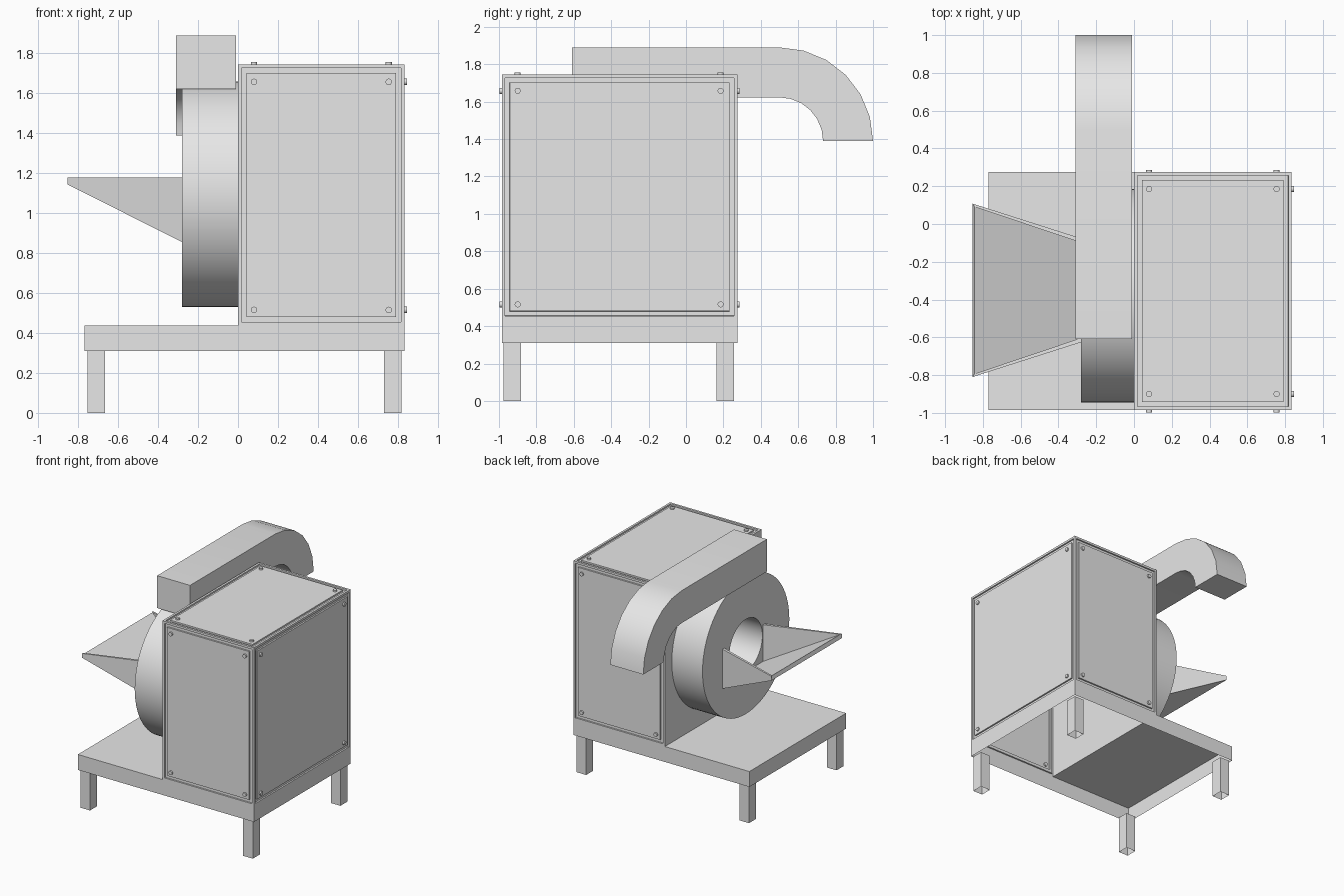
import bpy, bmesh, math
from mathutils import Vector

if "Cube" in bpy.data.objects:
    bpy.data.objects.remove(bpy.data.objects["Cube"], do_unlink=True)

grey = bpy.data.materials.new("painted_grey")
grey.use_nodes = True
GREY = (0.8, 0.8, 0.8, 1)
grey.diffuse_color = GREY
grey.node_tree.nodes["Principled BSDF"].inputs["Base Color"].default_value = GREY


def finish(name, bm, smooth=False):
    mesh = bpy.data.meshes.new(name)
    bm.to_mesh(mesh)
    bm.free()
    mesh.materials.append(grey)
    obj = bpy.data.objects.new(name, mesh)
    bpy.context.collection.objects.link(obj)
    if smooth:
        bpy.ops.object.select_all(action='DESELECT')
        obj.select_set(True)
        bpy.context.view_layer.objects.active = obj
        bpy.ops.object.shade_smooth_by_angle(angle=math.radians(35))
    return obj


def loft(bm, rings, closed=False):
    """Skin equal rings of points; cap the ends unless the loop is closed."""
    rows = [[bm.verts.new(p) for p in ring] for ring in rings]
    pairs = list(zip(rows, rows[1:]))
    if closed:
        pairs.append((rows[-1], rows[0]))
    for a, b in pairs:
        for i in range(len(a)):
            j = (i + 1) % len(a)
            bm.faces.new((a[i], a[j], b[j], b[i]))
    if not closed:
        bm.faces.new(rows[0][::-1])
        bm.faces.new(rows[-1])
    bmesh.ops.recalc_face_normals(bm, faces=bm.faces)


# Main dimensions
X0, X1 = -0.77, 0.835
Y0, Y1 = -0.985, 0.275
FLOOR, DECK, ROOF = 0.31, 0.437, 1.745

# Cabinet and base: one sheet body, open underneath
bm = bmesh.new()
outline = [(X0, FLOOR), (X0, DECK), (0, DECK), (0, ROOF),
           (X1, ROOF), (X1, DECK), (X1, FLOOR)]
front, back = [[bm.verts.new((x, y, z)) for x, z in outline] for y in (Y0, Y1)]
sides = [bm.faces.new((front[i], front[i + 1], back[i + 1], back[i]))
         for i in range(len(outline) - 1)]
panels = [sides[3], sides[4]]
for row in (front, back):
    bm.faces.new([row[i] for i in (0, 1, 2, 5, 6)])
    panels.append(bm.faces.new(row[2:6]))
bm.normal_update()
middle = Vector((X1 / 2, (Y0 + Y1) / 2, 1))
bmesh.ops.recalc_face_normals(bm, faces=bm.faces)
if (panels[0].calc_center_median() - middle).dot(panels[0].normal) < 0:
    bmesh.ops.reverse_faces(bm, faces=bm.faces)
bm.normal_update()
# Sunken groove around each cover panel
for thickness, depth in ((0.018, 0), (0.0005, -0.012), (0.024, 0), (0.0005, 0.012)):
    bmesh.ops.inset_individual(bm, faces=panels, thickness=thickness,
                               depth=depth, use_even_offset=True)
    bm.normal_update()
finish("cabinet_and_base", bm)

# Panel bolts
bolt_x, bolt_y, bolt_z = (0.08, 0.755), (-0.9, 0.185), (0.516, 1.658)
spots = [((x, y, ROOF), (0, 0, 1)) for x in bolt_x for y in bolt_y]
spots += [((X1, y, z), (1, 0, 0)) for y in bolt_y for z in bolt_z]
for face_y, way in ((Y0, -1), (Y1, 1)):
    spots += [((x, face_y, z), (0, way, 0)) for x in bolt_x for z in bolt_z]
for place, normal in spots:
    bm = bmesh.new()
    bmesh.ops.create_cone(bm, cap_ends=True, segments=16,
                          radius1=0.016, radius2=0.016, depth=0.024)
    turn = Vector((0, 0, 1)).rotation_difference(Vector(normal))
    bmesh.ops.rotate(bm, verts=bm.verts, matrix=turn.to_matrix())
    bmesh.ops.translate(bm, verts=bm.verts, vec=place)
    finish("panel_bolt", bm, True)

# Hollow legs, open at the foot
for side, x in (("right", -0.71), ("left", 0.775)):
    for end, y in (("front", -0.93), ("back", 0.21)):
        bm = bmesh.new()
        bmesh.ops.create_cube(bm, size=1)
        bmesh.ops.scale(bm, verts=bm.verts, vec=(0.088, 0.093, FLOOR))
        bmesh.ops.translate(bm, verts=bm.verts, vec=(x, y, FLOOR / 2))
        foot = [f for f in bm.faces if f.normal.z < -0.5]
        bmesh.ops.delete(bm, geom=foot, context='FACES_ONLY')
        finish(f"{end}_{side}_leg", bm)

# Drum with a round feed opening
DRUM_X, DRUM_Y, DRUM_Z, STEPS = -0.28, -0.38, 1.095, 72
section = [(DRUM_X, 0.215), (DRUM_X, 0.565), (0, 0.565), (0, 0.215)]
rings = []
for i in range(STEPS):
    a = math.tau * i / STEPS
    rings.append([(x, DRUM_Y + r * math.cos(a), DRUM_Z + r * math.sin(a))
                  for x, r in section])
bm = bmesh.new()
loft(bm, rings, closed=True)
finish("drum", bm, True)

# Discharge duct: straight run, then a quarter bend downwards
BEND_Y, BEND_Z, INNER, OUTER = 0.5, 1.39, 0.233, 0.5


def duct_ring(y, z_out, y_in, z_in):
    return [(-0.31, y, z_out), (-0.01, y, z_out), (-0.01, y_in, z_in), (-0.31, y_in, z_in)]


rings = [duct_ring(-0.61, BEND_Z + OUTER, -0.61, BEND_Z + INNER)]
for i in range(7):
    s, c = math.sin(math.pi / 12 * i), math.cos(math.pi / 12 * i)
    rings.append(duct_ring(BEND_Y + OUTER * s, BEND_Z + OUTER * c,
                           BEND_Y + INNER * s, BEND_Z + INNER * c))
bm = bmesh.new()
loft(bm, rings)
finish("discharge_duct", bm, True)

# Feed chute: flared trough with upright walls and a sloping floor
CHUTE_Y, CHUTE_TOP = -0.351, 1.18


def trough_ring(x, x_in, half, half_in, low, low_in):
    right = [(x, -half, CHUTE_TOP), (x, -half, low)]
    inner = [(x_in, half_in, CHUTE_TOP), (x_in, half_in, low_in)]
    ring = right + [(x, half, low), (x, half, CHUTE_TOP)]
    ring += inner + [(x_in, -half_in, low_in), (x_in, -half_in, CHUTE_TOP)]
    return [(px, CHUTE_Y + py, pz) for px, py, pz in ring]


bm = bmesh.new()
loft(bm, [trough_ring(DRUM_X, DRUM_X, 0.275, 0.252, 0.855, 0.878),
          trough_ring(-0.855, -0.845, 0.459, 0.442, 1.145, 1.176)])
finish("feed_chute", bm)
